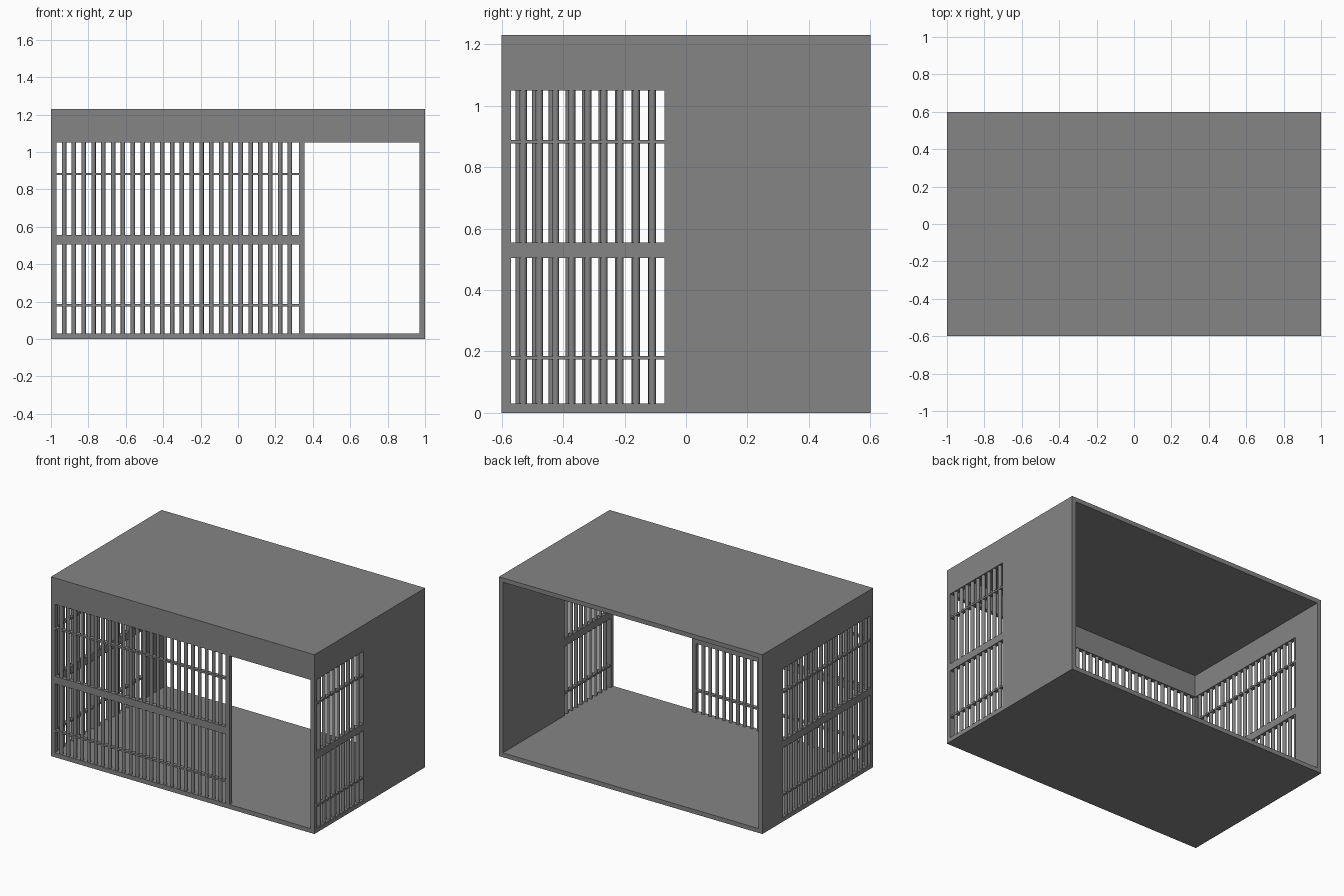
import bpy
import bmesh
from mathutils import Matrix

if "Cube" in bpy.data.objects:
    bpy.data.objects.remove(bpy.data.objects["Cube"])

T = 0.03            # panel thickness
W, D, H = 2.0, 1.2, 1.23
TOP = 1.05          # head of the lattice openings
R = 0.012           # bar radius

grey = bpy.data.materials.new("dark_grey")
grey.diffuse_color = (0.234, 0.234, 0.234, 1)
grey.use_nodes = True
grey.node_tree.nodes["Principled BSDF"].inputs["Base Color"].default_value = grey.diffuse_color


def add(name, me):
    me.materials.append(grey)
    ob = bpy.data.objects.new(name, me)
    bpy.context.collection.objects.link(ob)
    return ob


def box(name, x, y, z):
    """Box from (min, max) ranges."""
    v = [(a, b, c) for a in x for b in y for c in z]
    f = [(0, 1, 3, 2), (4, 6, 7, 5), (0, 4, 5, 1), (2, 3, 7, 6), (0, 2, 6, 4), (1, 5, 7, 3)]
    me = bpy.data.meshes.new(name)
    me.from_pydata(v, [], f)
    return add(name, me)


def round_bar(name, x, y):
    """Upright smooth round bar filling the opening height."""
    bm = bmesh.new()
    bmesh.ops.create_cone(bm, cap_ends=True, segments=16, radius1=R, radius2=R, depth=TOP - T,
                          matrix=Matrix.Translation((x, y, (TOP + T) / 2)))
    for f in bm.faces:
        f.smooth = len(f.verts) == 4
    me = bpy.data.meshes.new(name)
    bm.to_mesh(me)
    bm.free()
    return add(name, me)


def lattice(name, axis, wall, a, b, first, pitch, count):
    """Bars and rails along axis 'x' or 'y'; wall = thickness range of the wall."""
    mid = sum(wall) / 2

    def rail(label, depth, z):
        thick = (mid - depth / 2, mid + depth / 2)
        x, y = ((a, b), thick) if axis == 'x' else (thick, (a, b))
        box(name + label, x, y, z)

    bar = round_bar(name + "_bars", *((first, mid) if axis == 'x' else (mid, first)))
    m = bar.modifiers.new("repeat", 'ARRAY')
    m.count = count
    m.use_relative_offset = False
    m.use_constant_offset = True
    m.constant_offset_displace = (pitch, 0, 0) if axis == 'x' else (0, pitch, 0)
    rail("_middle_rail", T, (0.505, 0.555))
    rail("_lower_rail", 0.026, (0.174, 0.186))
    rail("_upper_rail", 0.026, (0.877, 0.889))


# floor and roof
box("floor", (-1, 1), (-0.6, 0.6), (0, T))
box("roof", (-1, 1), (-0.6, 0.6), (H - T, H))

FRONT = (-0.6, -0.57)
LEFT, RIGHT = (-1, -0.97), (0.97, 1)

# front wall
box("front_header", (-0.97, 0.97), FRONT, (TOP, H - T))
box("door_post", (0.325, 0.355), FRONT, (T, TOP))
lattice("front_lattice", 'x', FRONT, -0.97, 0.325, -0.93, 0.0525, 24)

# side walls: front corner post, header, solid rear panel, lattice window
for name, wall, end, first, pitch, count in (
        ("left", LEFT, 0.39, -0.543, 0.054, 18),
        ("right", RIGHT, -0.07, -0.53, 0.0525, 9)):
    box(name + "_corner_post", wall, FRONT, (T, H - T))
    box(name + "_header", wall, (-0.57, 0.6), (TOP, H - T))
    box(name + "_rear_panel", wall, (end, 0.6), (T, TOP))
    lattice(name + "_lattice", 'y', wall, -0.57, end, first, pitch, count)
